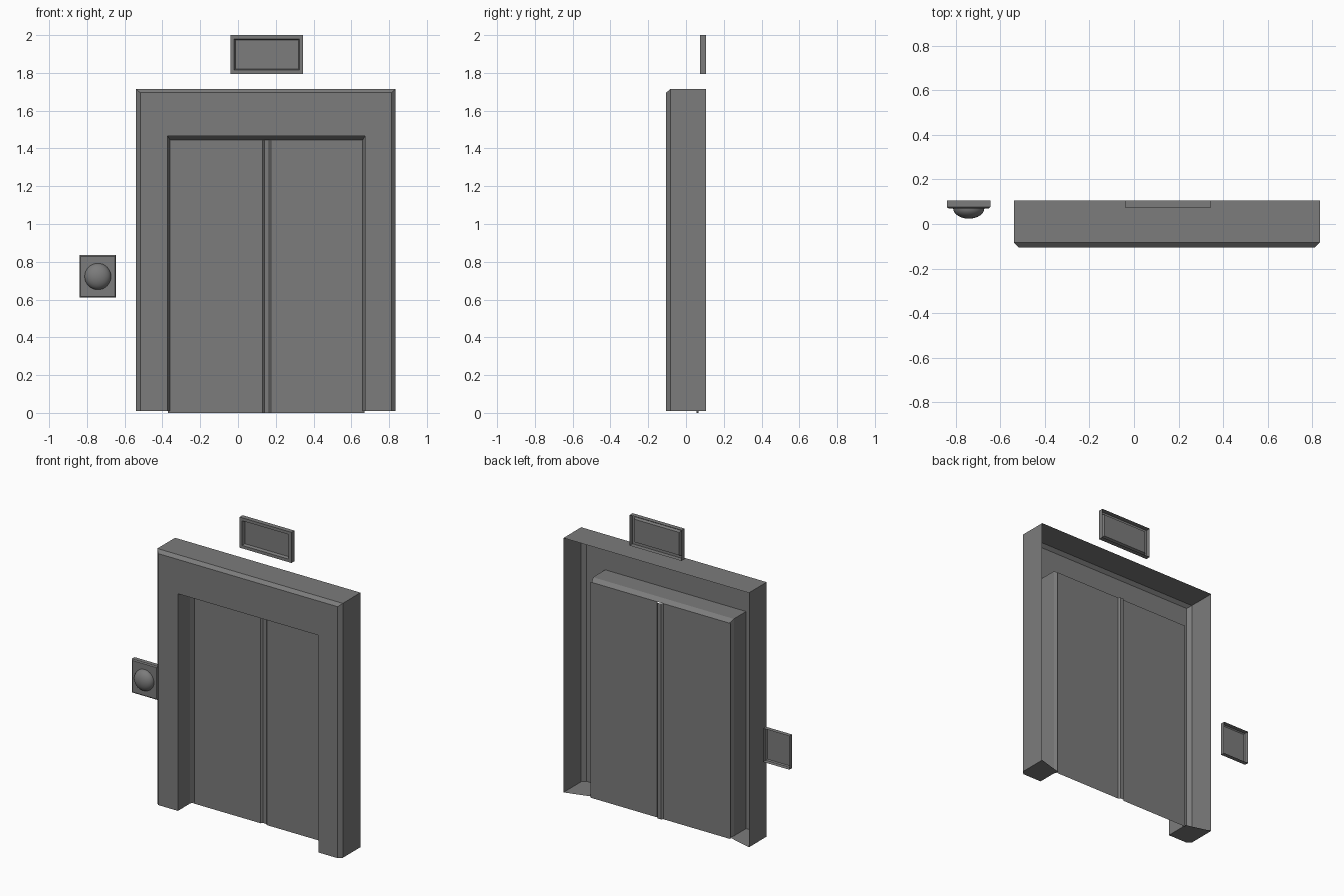
import bpy, bmesh, math
from mathutils import Matrix

cube = bpy.data.objects.get("Cube")
if cube:
    bpy.data.objects.remove(cube)

GREY = (0.2, 0.2, 0.2, 1.0)
grey = bpy.data.materials.new("dark grey metal")
grey.use_nodes = True
grey.diffuse_color = GREY
grey.node_tree.nodes["Principled BSDF"].inputs["Base Color"].default_value = GREY


def finish(name, bm):
    """Turn the sheet so it faces the front, and make it an object."""
    bmesh.ops.recalc_face_normals(bm, faces=bm.faces)
    if sum(f.normal.y * f.calc_area() for f in bm.faces) > 0:
        bmesh.ops.reverse_faces(bm, faces=bm.faces)
    mesh = bpy.data.meshes.new(name)
    bm.to_mesh(mesh)
    bm.free()
    mesh.materials.append(grey)
    obj = bpy.data.objects.new(name, mesh)
    bpy.context.collection.objects.link(obj)
    return obj


def rect(x0, x1, z0, z1, y, inset=0.0):
    """Four corners, from bottom -x round over the top to bottom +x."""
    a, b, c, d = x0 + inset, x1 - inset, z0 + inset, z1 - inset
    return [(a, y, c), (a, y, d), (b, y, d), (b, y, c)]


def loft(rings, closed):
    """Bridge successive rings into a thin shell."""
    bm = bmesh.new()
    rows = [[bm.verts.new(p) for p in ring] for ring in rings]
    count = len(rows[0])
    for r, s in zip(rows, rows[1:]):
        for i in range(count if closed else count - 1):
            j = (i + 1) % count
            bm.faces.new((r[i], r[j], s[j], s[i]))
    return bm, rows


# Door surround: hollow arch, chamfered front, stepped reveal, closed feet
FLOOR = 0.01
arch = [
    rect(-0.54, 0.835, FLOOR, 1.715, 0.105),
    rect(-0.54, 0.835, FLOOR, 1.715, -0.083),
    rect(-0.517, 0.812, FLOOR, 1.695, -0.105),
    rect(-0.372, 0.672, FLOOR, 1.465, -0.105),
    rect(-0.372, 0.672, FLOOR, 1.465, 0.025),
    rect(-0.36, 0.66, FLOOR, 1.445, 0.055),
]
bm, rows = loft(arch, False)
for side in (0, -1):
    bm.faces.new([row[side] for row in rows])
finish("door_surround", bm)

# Pair of doors with the grooved seam between them
section = [(-0.37, 0.055), (0.13, 0.055), (0.14, 0.066),
           (0.165, 0.066), (0.175, 0.055), (0.67, 0.055)]
bm, rows = loft([[(x, y, z) for x, y in section] for z in (0.0, 1.445)], False)
finish("sliding_doors", bm)

# Floor indicator above the surround, with a sunken screen
sign = (-0.04, 0.345, 1.795, 2.0)
bm, rows = loft([rect(*sign, 0.105), rect(*sign, 0.073),
                 rect(*sign, 0.073, 0.02), rect(*sign, 0.092, 0.026),
                 rect(*sign, 0.092, 0.034)], True)
bm.faces.new(rows[-1])
finish("floor_indicator", bm)

# Call button plate, open at the back
plate = (-0.84, -0.645, 0.61, 0.835)
bm, rows = loft([rect(*plate, 0.105), rect(*plate, 0.076),
                 rect(*plate, 0.07, 0.007)], True)
bm.faces.new(rows[-1])
finish("button_plate", bm)

# Flattened dome of the call button
bm = bmesh.new()
bmesh.ops.create_uvsphere(bm, u_segments=32, v_segments=16, radius=1.0)
bmesh.ops.delete(bm, geom=[v for v in bm.verts if v.co.z < -0.01], context='VERTS')
bmesh.ops.transform(bm, verts=bm.verts, matrix=(
    Matrix.Translation((-0.742, 0.07, 0.722))
    @ Matrix.Rotation(math.radians(90), 4, 'X')
    @ Matrix.Diagonal((0.07, 0.07, 0.046, 1.0))))
button = finish("call_button", bm)
for poly in button.data.polygons:
    poly.use_smooth = True
